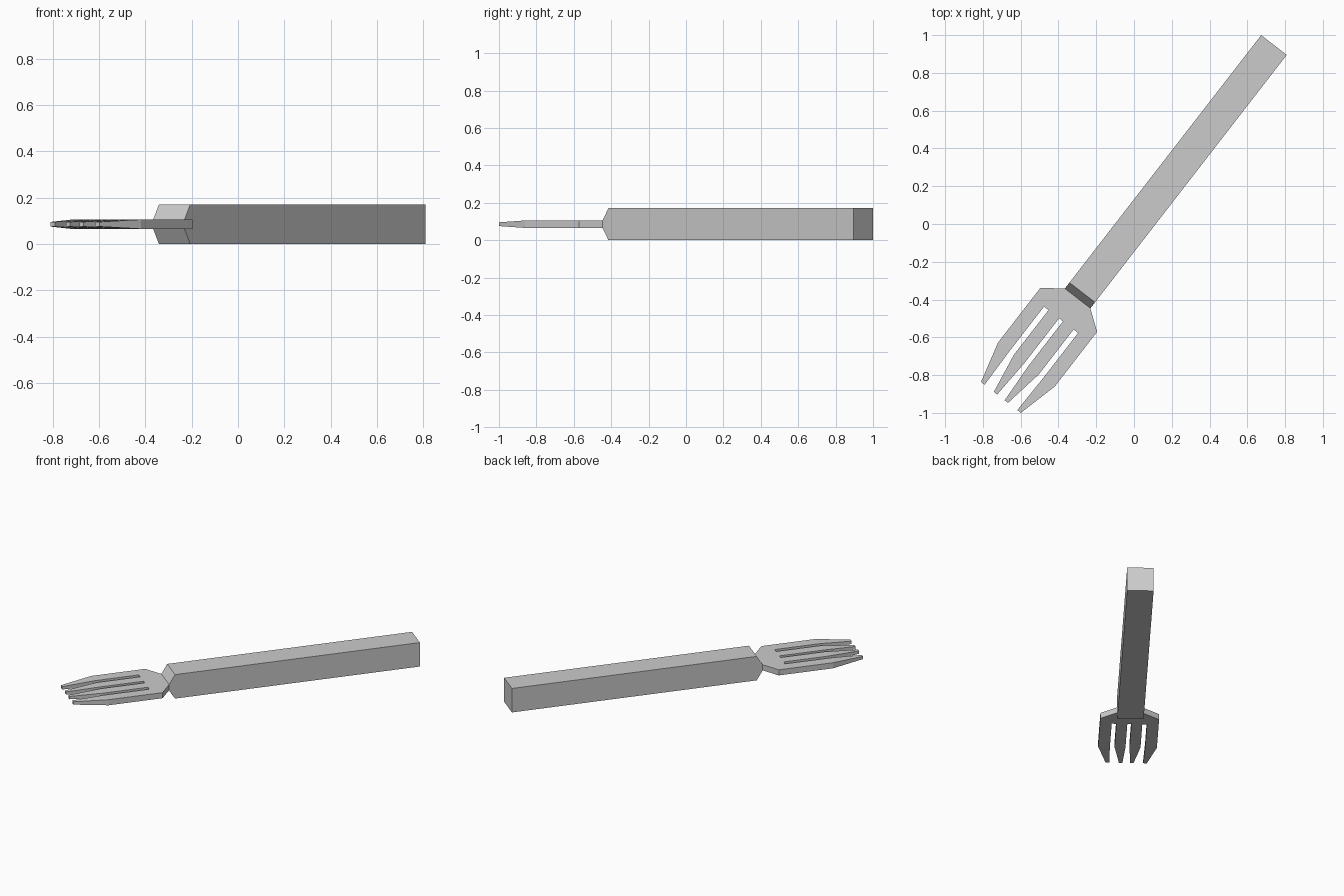
import bpy, bmesh, math
from mathutils import Matrix

if "Cube" in bpy.data.objects:
    bpy.data.objects.remove(bpy.data.objects["Cube"])

# Local frame: x runs from handle end to tine tips, y across, z through the thickness
HALF, THIN, TIP = 0.0855, 0.02, 0.01
NECK, SHOULDER, ROOT, BEND, END = 1.697, 1.774, 1.84, 2.14, 2.36

bm = bmesh.new()


def ring(x, w, h):
    return [bm.verts.new((x, y, z)) for y, z in ((-w, -h), (w, -h), (w, h), (-w, h))]


def bridge(a, b):
    for i in range(4):
        j = (i + 1) % 4
        bm.faces.new((a[i], a[j], b[j], b[i]))


# Square handle, pinched in thickness at the neck
rings = [ring(0, HALF, HALF), ring(1.657, HALF, HALF), ring(NECK, HALF, THIN)]
bm.faces.new(rings[0])
bridge(rings[0], rings[1])
bridge(rings[1], rings[2])

# Tines: (left side, right side, left tip, right tip), mirrored across the axis
half_tines = [(-0.19, -0.114, -0.1335, -0.1095), (-0.084, -0.013, -0.0475, -0.025)]
tines = half_tines + [(-r, -l, -tr, -tl) for l, r, tl, tr in reversed(half_tines)]

# Head outline as (x, y, half thickness)
outline = [(NECK, -HALF, THIN)]
for n, (l, r, tl, tr) in enumerate(tines):
    outline += [(SHOULDER if n == 0 else ROOT, l, THIN), (BEND, l, THIN), (END, tl, TIP),
                (END, tr, TIP), (BEND, r, THIN), (SHOULDER if n == 3 else ROOT, r, THIN)]
outline.append((NECK, HALF, THIN))

top = [bm.verts.new((x, y, h)) for x, y, h in outline]
bottom = [bm.verts.new((x, y, -h)) for x, y, h in outline]

# Flat palm, then the tapered tine ends
for side in (top, bottom):
    bm.faces.new([v for v, p in zip(side, outline) if p[0] < END])
    for n in range(4):
        k = 2 + 6 * n
        bm.faces.new(side[k:k + 4])

# Side walls, left open at the neck where the head joins the handle
for i in range(len(outline) - 1):
    bm.faces.new((top[i], top[i + 1], bottom[i + 1], bottom[i]))

bmesh.ops.remove_doubles(bm, verts=bm.verts, dist=1e-4)
bmesh.ops.recalc_face_normals(bm, faces=bm.faces)

# Lay the fork diagonally on the ground
place = Matrix.Translation((0.741, 0.9475, HALF)) @ Matrix.Rotation(math.radians(-127.77), 4, 'Z')
bm.transform(place)

mesh = bpy.data.meshes.new("fork")
bm.to_mesh(mesh)
bm.free()
bpy.context.collection.objects.link(bpy.data.objects.new("fork", mesh))
